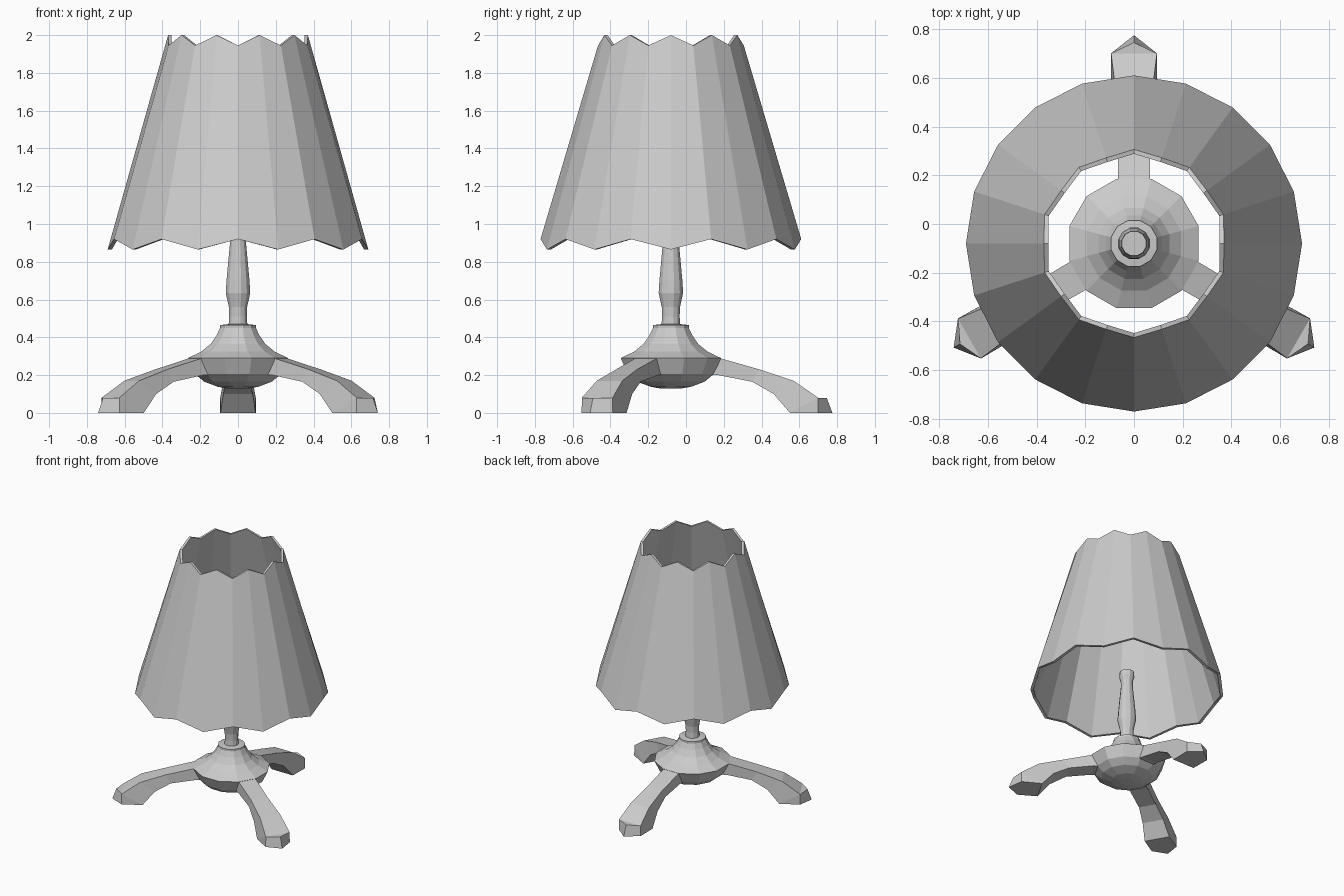
import bpy, bmesh
from math import sin, cos, pi, radians

if "Cube" in bpy.data.objects:
    bpy.data.objects.remove(bpy.data.objects["Cube"])

CY = -0.08  # lamp axis sits slightly forward of the origin


def make_object(name, bm):
    bmesh.ops.remove_doubles(bm, verts=bm.verts, dist=0.0005)
    bmesh.ops.recalc_face_normals(bm, faces=bm.faces)
    mesh = bpy.data.meshes.new(name)
    bm.to_mesh(mesh)
    bm.free()
    obj = bpy.data.objects.new(name, mesh)
    obj.location.y = CY
    bpy.context.collection.objects.link(obj)
    return obj


def skin(bm, rings, cap=True, wrap=False):
    """Join equal-length vertex rings with quads."""
    vr = [[bm.verts.new(p) for p in r] for r in rings]
    n = len(vr[0])
    pairs = list(zip(vr, vr[1:])) + ([(vr[-1], vr[0])] if wrap else [])
    for a, b in pairs:
        for i in range(n):
            j = (i + 1) % n
            bm.faces.new((a[i], a[j], b[j], b[i]))
    if cap:
        bm.faces.new(vr[0])
        bm.faces.new(vr[-1])


def lathe(name, profile, sides=12):
    bm = bmesh.new()
    skin(bm, [[(r * cos((i + .5) * 2 * pi / sides),
                r * sin((i + .5) * 2 * pi / sides), z)
               for i in range(sides)] for r, z in profile])
    return make_object(name, bm)


# Turned body with bowl underside and collar
lathe("base_body", [(0.05, 0.128), (0.11, 0.138), (0.185, 0.165), (0.235, 0.205),
                    (0.275, 0.29), (0.20, 0.325), (0.15, 0.365), (0.118, 0.41),
                    (0.098, 0.45), (0.098, 0.465), (0.05, 0.47)])

# Turned stem
lathe("stem", [(0.052, 0.46), (0.048, 0.51), (0.05, 0.56), (0.067, 0.635),
               (0.063, 0.70), (0.043, 0.91), (0.043, 0.95), (0.054, 0.99),
               (0.052, 1.03)])

# Scalloped shade: 20 panels with zigzag rims and a thin wall
N = 20


def shade_ring(r_even, z_even, r_odd, z_odd):
    return [((r_odd if k % 2 else r_even) * cos(k * 2 * pi / N),
             (r_odd if k % 2 else r_even) * sin(k * 2 * pi / N),
             z_odd if k % 2 else z_even) for k in range(N)]


bm = bmesh.new()
skin(bm, [shade_ring(0.69, 0.865, 0.69, 0.92), shade_ring(0.37, 2.0, 0.386, 1.945),
          shade_ring(0.352, 2.0, 0.368, 1.945), shade_ring(0.668, 0.865, 0.668, 0.92)],
     cap=False, wrap=True)
make_object("shade", bm)

# Three legs: top distance/height, bottom distance/height, half width
SECTIONS = [(0.18, 0.29, 0.18, 0.20, 0.068), (0.265, 0.288, 0.25, 0.20, 0.066),
            (0.47, 0.23, 0.43, 0.165, 0.064), (0.65, 0.17, 0.545, 0.10, 0.078),
            (0.78, 0.08, 0.63, 0.0, 0.093), (0.78, 0.08, 0.78, 0.0, 0.095),
            (0.825, 0.08, 0.855, 0.0, 0.001)]
for i, angle in enumerate((90, 210, 330)):
    bm = bmesh.new()
    skin(bm, [[(dt, -w, zt), (dt, w, zt), (db, w, zb), (db, -w, zb)]
              for dt, zt, db, zb, w in SECTIONS])
    bmesh.ops.dissolve_degenerate(bm, dist=0.003, edges=bm.edges)
    leg = make_object(f"leg_{i + 1}", bm)
    leg.rotation_euler.z = radians(angle)
